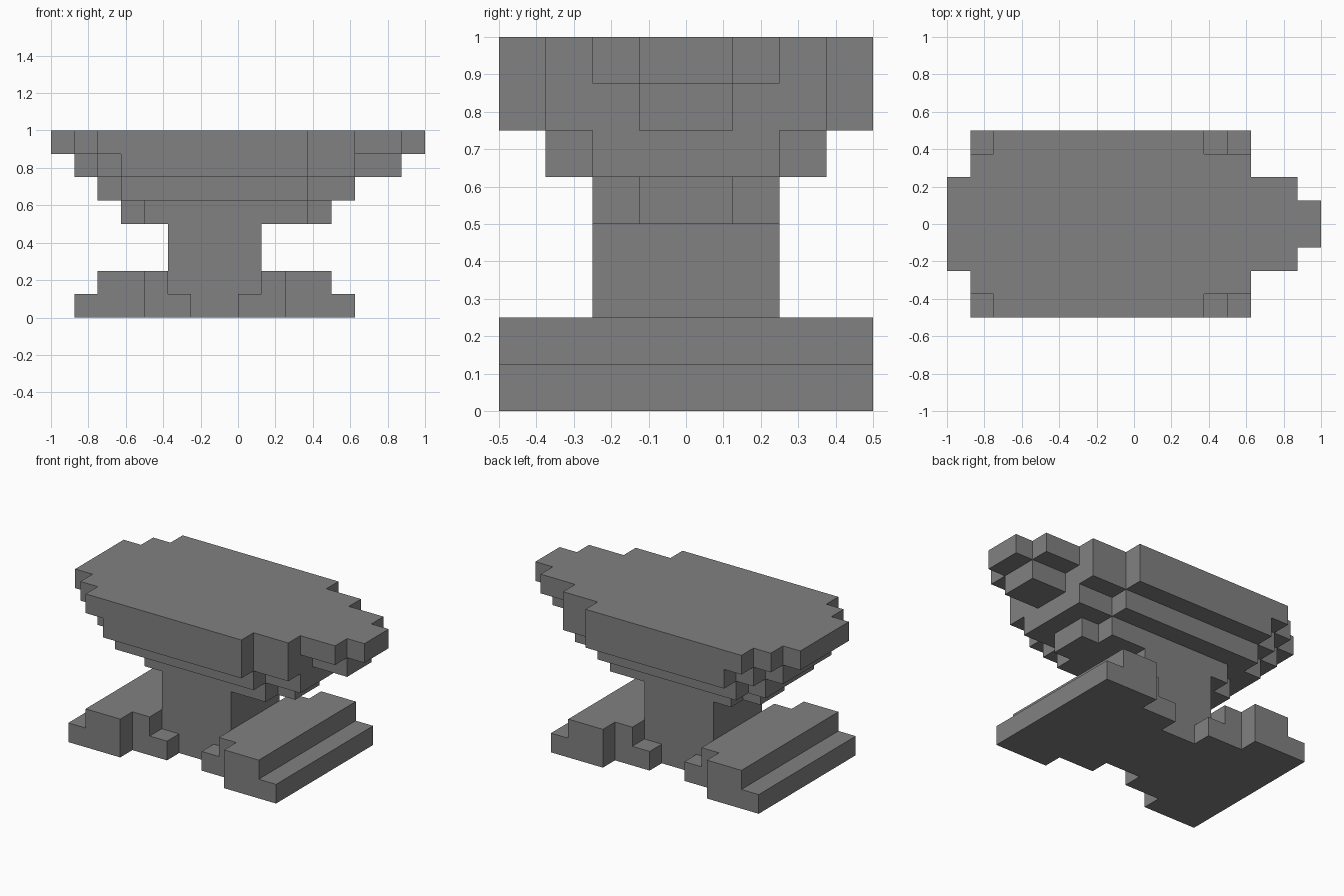
import bpy
import bmesh

UNIT = 0.125  # block size

cube = bpy.data.objects.get("Cube")
if cube:
    bpy.data.objects.remove(cube, do_unlink=True)

iron = bpy.data.materials.new("iron_grey")
iron.use_nodes = True
grey = (0.22, 0.22, 0.22, 1)
iron.diffuse_color = grey
iron.node_tree.nodes["Principled BSDF"].inputs["Base Color"].default_value = grey


def slab(name, bottom, top, spans, end):
    """Extrude a stepped outline, mirrored in y; spans are (start x, half width)."""
    side = []
    stops = [x for x, _ in spans[1:]] + [end]
    for (x, half), stop in zip(spans, stops):
        side += [(x, half), (stop, half)]
    outline = [(x, -y) for x, y in side] + side[::-1]
    bm = bmesh.new()
    face = bm.faces.new([bm.verts.new((x * UNIT, y * UNIT, bottom * UNIT))
                         for x, y in outline])
    grown = bmesh.ops.extrude_face_region(bm, geom=[face])
    moved = [v for v in grown["geom"] if isinstance(v, bmesh.types.BMVert)]
    bmesh.ops.translate(bm, verts=moved, vec=(0, 0, (top - bottom) * UNIT))
    bmesh.ops.recalc_face_normals(bm, faces=bm.faces)
    mesh = bpy.data.meshes.new(name)
    bm.to_mesh(mesh)
    bm.free()
    mesh.materials.append(iron)
    bpy.context.collection.objects.link(bpy.data.objects.new(name, mesh))


# Stepped foot with a waist
slab("foot_lower", 0, 1, [(-7, 4), (-4, 3), (-2, 2), (0, 3), (2, 4)], 5)
slab("foot_upper", 1, 2, [(-6, 4), (-4, 3), (-3, 2), (1, 3), (2, 4)], 4)

# Column
slab("column", 2, 4, [(-3, 2)], 1)

# Body widening upwards, with the horn towards +x
slab("neck", 4, 5, [(-5, 1), (-4, 2), (3, 1)], 4)
slab("body_lower", 5, 6, [(-6, 2), (-5, 3), (3, 2)], 5)
slab("body_upper", 6, 7, [(-7, 2), (-6, 3), (-5, 4), (3, 3), (5, 1)], 7)
slab("working_face", 7, 8,
     [(-8, 2), (-7, 3), (-6, 4), (3, 3), (5, 2), (7, 1)], 8)
